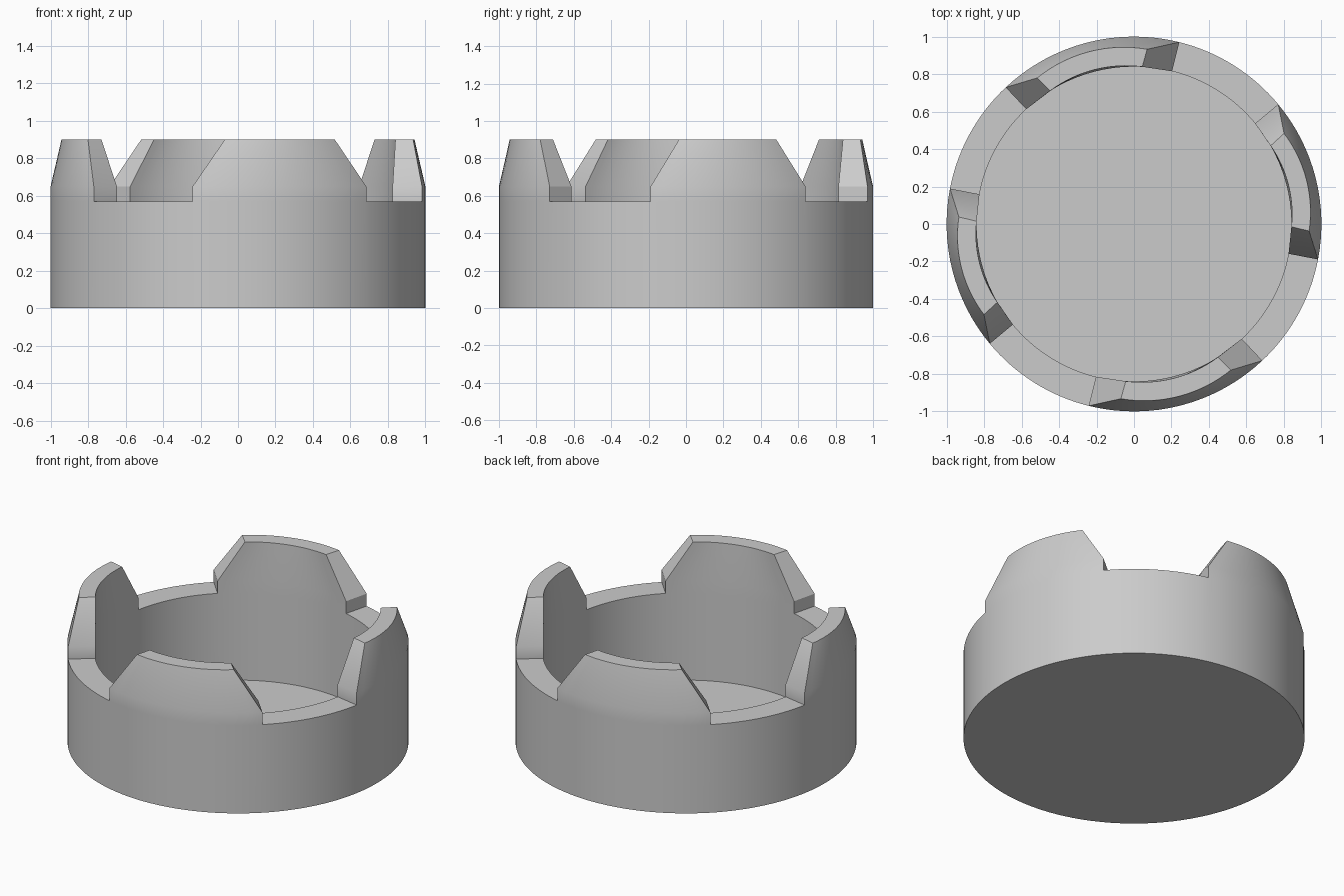
import bpy, bmesh
from math import sin, cos, radians

cube = bpy.data.objects.get("Cube")
if cube:
    bpy.data.objects.remove(cube)

OUT, INN = 1.0, 0.84             # wall radii
RIM, KNEE, TOP = 0.57, 0.65, 0.9  # heights of the rim and battlements
FLOOR = 0.005
STEPS = 16

grey = bpy.data.materials.new("plain_grey")
grey.use_nodes = True
colour = (0.6, 0.6, 0.6, 1)
grey.diffuse_color = colour
grey.node_tree.nodes["Principled BSDF"].inputs["Base Color"].default_value = colour

bm = bmesh.new()


def polar(r, angle, z):
    a = radians(angle)
    return (r * cos(a), r * sin(a), z)


def face(*points):
    bm.faces.new([bm.verts.new(p) for p in points])


def strip(a, b):
    """Join two matching rows of points with quads."""
    for i in range(len(a) - 1):
        face(a[i], a[i + 1], b[i + 1], b[i])


def spread(start, end):
    return [start + (end - start) * i / STEPS for i in range(STEPS + 1)]


def wall(angles):
    """Sector of the cup: outer wall, inner wall, floor and underside."""
    def row(r, z):
        return [polar(r, a, z) for a in angles]
    strip(row(OUT, 0), row(OUT, RIM))
    strip(row(INN, RIM), row(INN, FLOOR))
    for a, b in zip(angles, angles[1:]):
        face((0, 0, FLOOR), polar(INN, a, FLOOR), polar(INN, b, FLOOR))
        face((0, 0, 0), polar(OUT, b, 0), polar(OUT, a, 0))


def battlement(centre, low, high_out, high_in):
    """Raised tooth with slanted ends, leaning outer face and narrow top."""
    ts = spread(-1, 1)

    def row(r, half, z, bulge=0):
        return [polar(r + bulge * (1 - t * t), centre + half * t, z) for t in ts]
    loop = [row(OUT, low, RIM), row(OUT, low, KNEE),
            row(0.935, high_out, TOP, 0.015), row(INN, high_in, TOP, 0.01),
            row(INN, low, KNEE), row(INN, low, RIM)]
    for a, b in zip(loop, loop[1:]):
        strip(a, b)
    for end in (0, -1):
        p = [r[end] for r in loop]
        face(p[0], p[1], p[4], p[5])
        face(p[1], p[2], p[3], p[4])


# Alternating narrow and wide battlements with open rim between them
teeth = [(14.4, 25.3, 16.7, 15.4), (104.6, 28.6, 18.9, 17.6)]
teeth += [(t[0] + 180,) + t[1:] for t in teeth]
for i, tooth in enumerate(teeth):
    centre, low = tooth[:2]
    wall(spread(centre - low, centre + low))
    battlement(*tooth)
    follow = teeth[(i + 1) % 4]
    next_start = follow[0] - follow[1] + (360 if i == 3 else 0)
    gap = spread(centre + low, next_start)
    wall(gap)
    strip([polar(OUT, a, RIM) for a in gap], [polar(INN, a, RIM) for a in gap])

bmesh.ops.remove_doubles(bm, verts=bm.verts[:], dist=0.0005)
bmesh.ops.recalc_face_normals(bm, faces=bm.faces[:])

mesh = bpy.data.meshes.new("crenellated_cup")
bm.to_mesh(mesh)
bm.free()
mesh.materials.append(grey)
cup = bpy.data.objects.new("crenellated_cup", mesh)
bpy.context.collection.objects.link(cup)
bpy.context.view_layer.objects.active = cup
cup.select_set(True)
bpy.ops.object.shade_smooth_by_angle(angle=radians(30))
